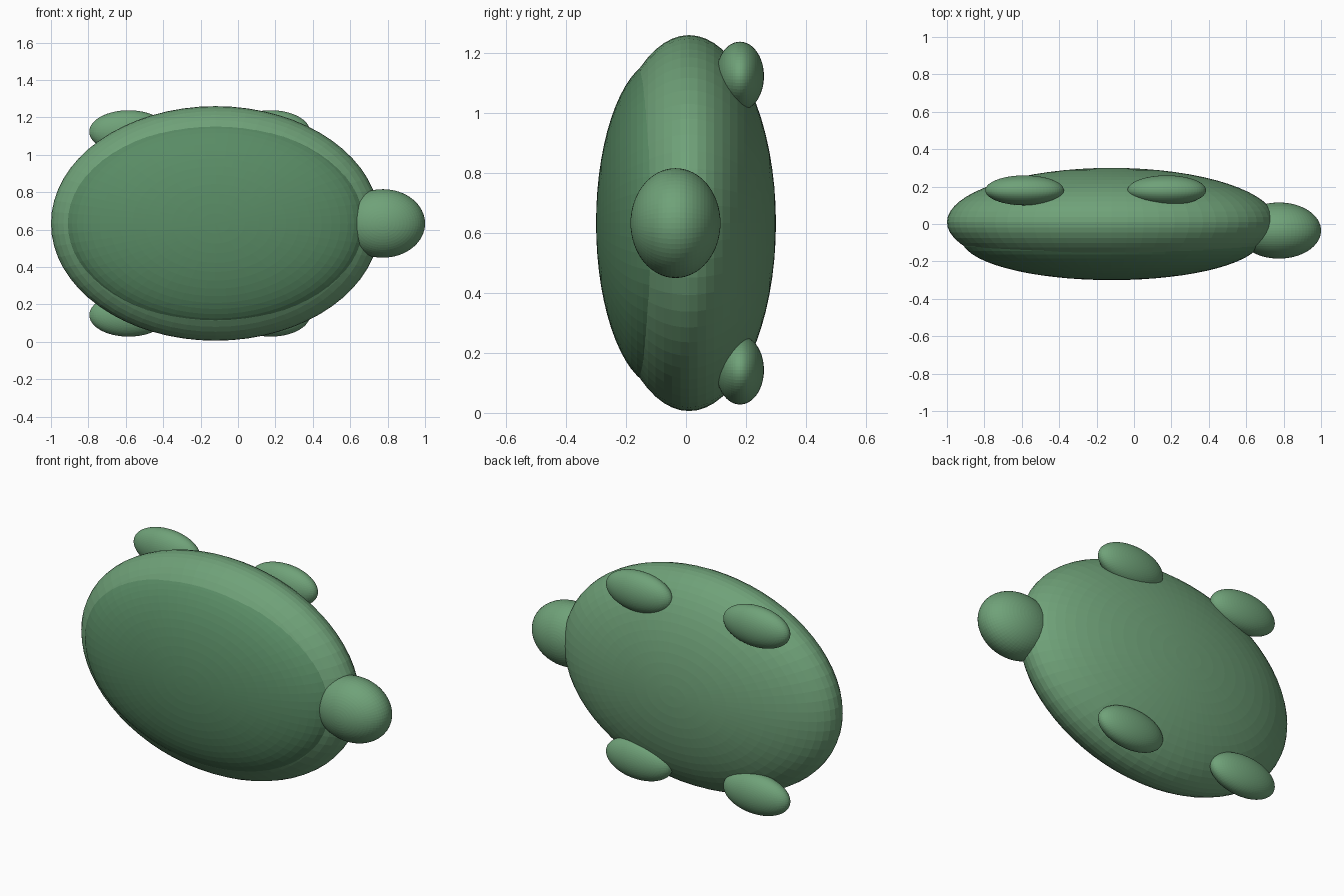
import bpy
import math

if "Cube" in bpy.data.objects:
    bpy.data.objects.remove(bpy.data.objects["Cube"])


def material(name, rgb):
    mat = bpy.data.materials.new(name)
    mat.diffuse_color = (*rgb, 1)
    mat.use_nodes = True
    mat.node_tree.nodes["Principled BSDF"].inputs["Base Color"].default_value = mat.diffuse_color
    return mat


green = material("green", (0.16, 0.36, 0.19))
dark_green = material("dark_green", (0.10, 0.26, 0.13))


def ellipsoid(name, centre, radii, mat):
    """Finely faceted ellipsoid with its poles along y."""
    bpy.ops.mesh.primitive_uv_sphere_add(segments=64, ring_count=32, radius=1,
                                         rotation=(math.pi / 2, 0, 0))
    obj = bpy.context.object
    obj.name = name
    bpy.ops.object.transform_apply(rotation=True)
    obj.scale = radii
    obj.location = centre
    bpy.ops.object.transform_apply(location=True, scale=True)
    obj.data.materials.append(mat)
    return obj


MID_Z = 0.633

# Body, with the shell dome bulging out of its front face
ellipsoid("body", (-0.12, 0.01, MID_Z), (0.88, 0.29, 0.627), green)
ellipsoid("shell", (-0.12, -0.08, MID_Z), (0.802, 0.22, 0.55), dark_green)

# Head
ellipsoid("head", (0.775, -0.035, MID_Z), (0.225, 0.15, 0.183), green)

# Four legs, mirrored about the body's middle
for end, x in (("front", 0.175), ("back", -0.585)):
    for side, sign in (("upper", 1), ("lower", -1)):
        ellipsoid(f"{end}_leg_{side}", (x, 0.18, MID_Z + sign * 0.49),
                  (0.21, 0.08, 0.115), green)
